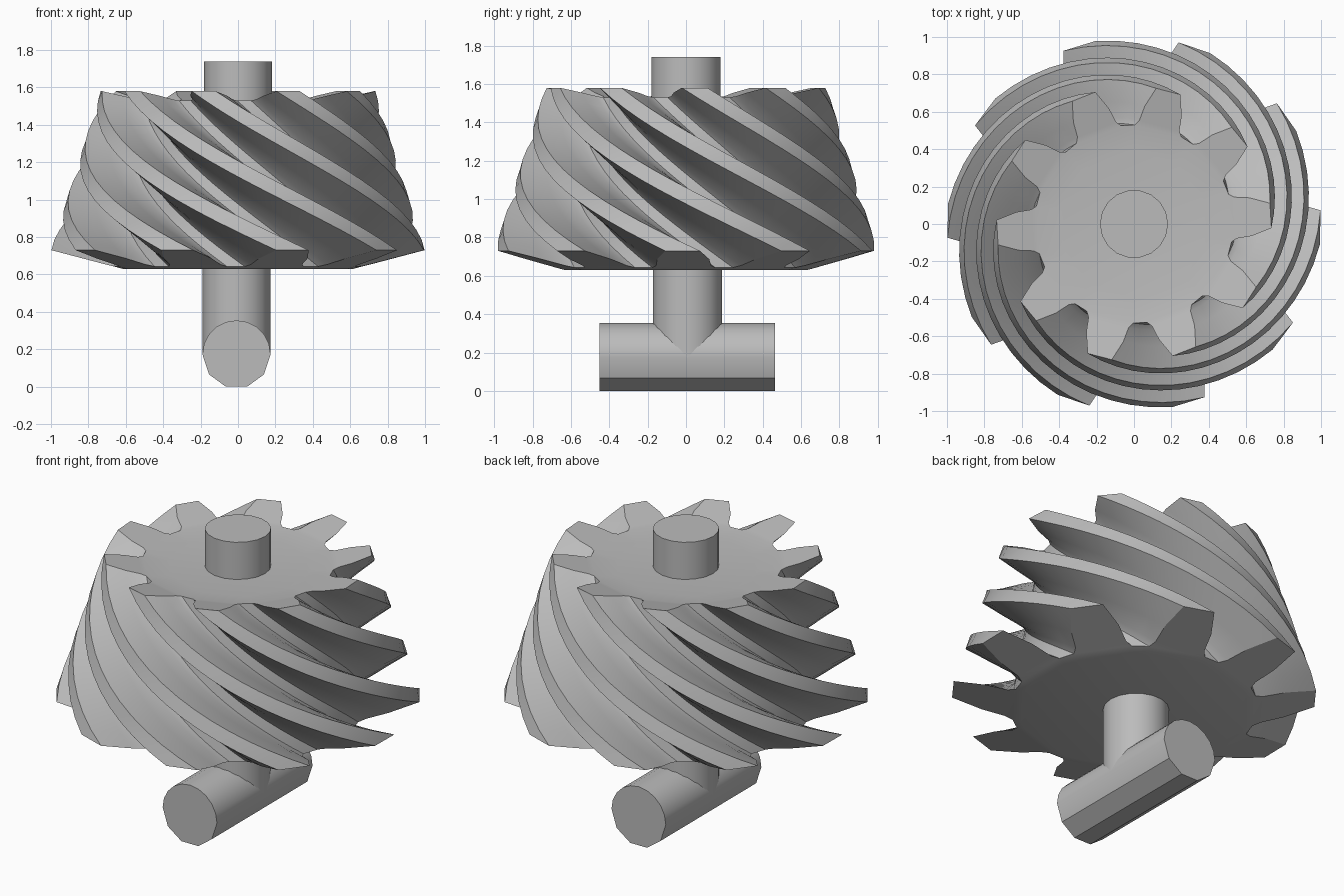
import bpy, bmesh
from math import sin, cos, radians, pi

cube = bpy.data.objects.get("Cube")
if cube:
    bpy.data.objects.remove(cube, do_unlink=True)

# Single plain metal colour
steel = bpy.data.materials.new("grey_steel")
steel.use_nodes = True
GREY = (0.5, 0.5, 0.5, 1)
steel.diffuse_color = GREY
steel.node_tree.nodes["Principled BSDF"].inputs["Base Color"].default_value = GREY


def finish(bm, name):
    bmesh.ops.recalc_face_normals(bm, faces=bm.faces)
    mesh = bpy.data.meshes.new(name)
    bm.to_mesh(mesh)
    bm.free()
    mesh.materials.append(steel)
    obj = bpy.data.objects.new(name, mesh)
    bpy.context.collection.objects.link(obj)
    bpy.ops.object.select_all(action='DESELECT')
    bpy.context.view_layer.objects.active = obj
    obj.select_set(True)
    bpy.ops.object.shade_smooth_by_angle(angle=radians(30))
    return obj


def bridge(bm, a, b):
    n = len(a)
    for i in range(n):
        j = (i + 1) % n
        bm.faces.new((a[i], a[j], b[j], b[i]))


def prism(name, start, end):
    bm = bmesh.new()
    a, b = [[bm.verts.new(p) for p in ring] for ring in (start, end)]
    bridge(bm, a, b)
    bm.faces.new(a)
    bm.faces.new(b)
    return finish(bm, name)


def lerp(a, b, t):
    return a + (b - a) * t


# Tapered gear with twisted teeth
TEETH, STEPS = 10, 16
TOP_ANGLE, TWIST = 3.5, 103.5
half = [(14, 0), (11.5, 0.12), (9.3, 0.5), (5.2, 1)]  # half angle, height of tooth
tooth = [(-a, f) for a, f in half] + [(a, f) for a, f in reversed(half)]


def gear_ring(bm, t):
    root_r, root_z = lerp(0.68, 0.53, t), lerp(0.643, 1.53, t)
    tip_r, tip_z = lerp(1.0, 0.735, t), lerp(0.73, 1.58, t)
    ring = []
    for k in range(TEETH):
        middle = TOP_ANGLE + TWIST * (1 - t) + k * 360 / TEETH
        for a, f in tooth:
            r, ang = lerp(root_r, tip_r, f), radians(middle + a)
            ring.append(bm.verts.new((r * cos(ang), r * sin(ang), lerp(root_z, tip_z, f))))
    return ring


def gear_cap(bm, ring, scale, z):
    # tooth ends, a shallow conical collar and a flat hub
    n = len(tooth)
    root = []
    for k in range(TEETH):
        points = ring[k * n:(k + 1) * n]
        bm.faces.new(points)
        root += [points[0], points[-1]]
    hub = [bm.verts.new((v.co.x * scale, v.co.y * scale, z)) for v in root]
    bridge(bm, root, hub)
    bm.faces.new(hub)


bm = bmesh.new()
rings = [gear_ring(bm, i / STEPS) for i in range(STEPS + 1)]
for lower, upper in zip(rings, rings[1:]):
    bridge(bm, lower, upper)
gear_cap(bm, rings[0], 0.93, 0.63)
gear_cap(bm, rings[-1], 0.75, 1.515)
finish(bm, "spiral_gear")

# Upright shaft: lower post and upper stub
R, PIN_Z = 0.182, 0.173
circle = [(R * cos(2 * pi * i / 18), R * sin(2 * pi * i / 18)) for i in range(18)]


def upright(name, cx, cy, bottom, top):
    prism(name, *[[(cx + x, cy + y, z) for x, y in circle] for z in (bottom, top)])


upright("lower_shaft", -0.008, 0.008, PIN_Z, 0.7)
upright("upper_shaft", 0, 0, 1.4, 1.74)

# Cross pin: finer upper half, coarse faceted lower half
angles = list(range(0, 180, 18)) + list(range(180, 360, 36))
outline = [(R * cos(radians(a)) - 0.008, PIN_Z + R * sin(radians(a))) for a in angles]
prism("cross_pin", [(x, -0.45, z) for x, z in outline], [(x, 0.465, z) for x, z in outline])
